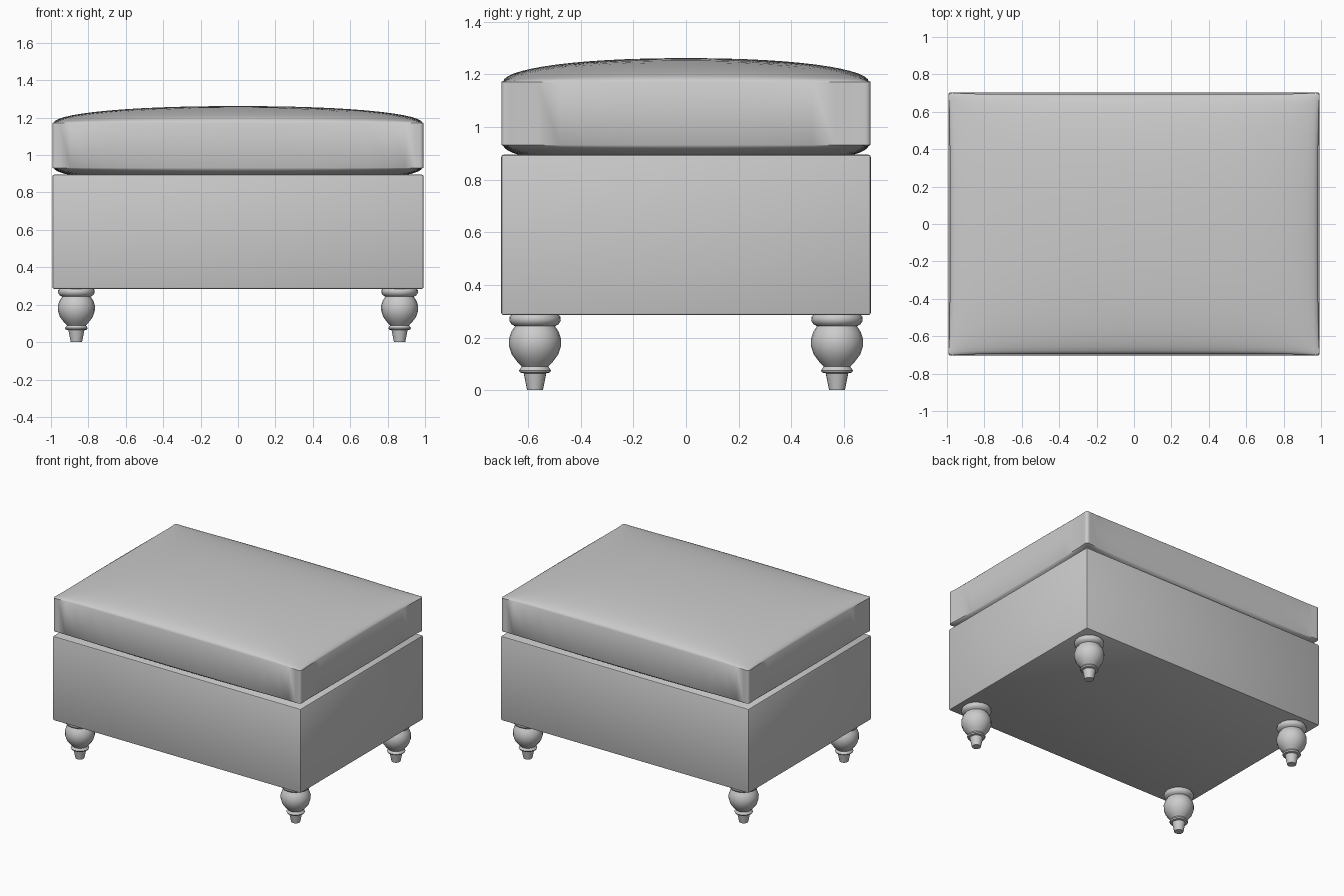
import bpy, bmesh, math

cube = bpy.data.objects.get("Cube")
if cube:
    bpy.data.objects.remove(cube, do_unlink=True)

fabric = bpy.data.materials.new("plain grey")
fabric.use_nodes = True
GREY = (0.6, 0.6, 0.6, 1)
fabric.diffuse_color = GREY
fabric.node_tree.nodes["Principled BSDF"].inputs["Base Color"].default_value = GREY


def finish(bm, name, angle):
    bmesh.ops.recalc_face_normals(bm, faces=bm.faces)
    mesh = bpy.data.meshes.new(name)
    bm.to_mesh(mesh)
    bm.free()
    mesh.materials.append(fabric)
    obj = bpy.data.objects.new(name, mesh)
    bpy.context.collection.objects.link(obj)
    bpy.ops.object.select_all(action='DESELECT')
    obj.select_set(True)
    bpy.context.view_layer.objects.active = obj
    bpy.ops.object.shade_smooth_by_angle(angle=math.radians(angle))
    return obj


def bridge(bm, a, b):
    for i in range(len(a)):
        j = (i + 1) % len(a)
        bm.faces.new((a[i], a[j], b[j], b[i]))


# Upholstered box with softened edges
bm = bmesh.new()
bmesh.ops.create_cube(bm, size=1)
for v in bm.verts:
    v.co = (v.co.x * 1.985, v.co.y * 1.405, 0.59 + v.co.z * 0.61)
bmesh.ops.bevel(bm, geom=bm.edges[:], offset=0.009, segments=2, profile=0.5, affect='EDGES')
finish(bm, "base_box", 35)

# Cushion outline: rounded rectangle with evenly divided sides
HX, HY, R, SIDE, ARC = 0.995, 0.705, 0.025, 16, 4


def outline():
    pts = []
    corners = [(1, 1), (-1, 1), (-1, -1), (1, -1)]
    for k, (sx, sy) in enumerate(corners):
        cx, cy = sx * (HX - R), sy * (HY - R)
        for i in range(ARC + 1):
            a = math.pi / 2 * (k + i / ARC)
            pts.append((cx + R * math.cos(a), cy + R * math.sin(a)))
        nx, ny = corners[(k + 1) % 4]
        ex, ey = nx * (HX - R), ny * (HY - R)
        a = math.pi / 2 * (k + 1)
        for i in range(1, SIDE):
            t = (1 - math.cos(math.pi * i / SIDE)) / 2
            pts.append((cx + (ex - cx) * t + R * math.cos(a),
                        cy + (ey - cy) * t + R * math.sin(a)))
    return pts


def crown(u):
    return math.sqrt(max(0, 1 - abs(u) ** 2.2))


def cushion_ring(bm, s, z, bulge):
    ring = []
    for x, y in outline():
        u, v = s * x / HX, s * y / HY
        # sides pull in slightly between the corners
        px = s * x - 0.010 * u * (1 - abs(v) ** 10)
        py = s * y - 0.010 * v * (1 - abs(u) ** 14)
        rise = bulge * crown(u) * crown(v) if s < 1 else 0
        ring.append(bm.verts.new((px, py, z + rise)))
    return ring


# Cushion: domed top, straight band, domed underside
bm = bmesh.new()
steps = 14
scales = [math.sin(math.pi / 2 * i / steps) for i in range(1, steps + 1)]
rings = [cushion_ring(bm, s, 1.172, 0.09) for s in scales]
rings += [cushion_ring(bm, s, 0.932, -0.09) for s in reversed(scales)]
for a, b in zip(rings, rings[1:]):
    bridge(bm, a, b)
for ring, z in ((rings[0], 1.262), (rings[-1], 0.842)):
    centre = bm.verts.new((0, 0, z))
    for i in range(len(ring)):
        bm.faces.new((centre, ring[i], ring[(i + 1) % len(ring)]))
finish(bm, "seat_cushion", 40)

# Turned legs: (radius, height) profile
PROFILE = [(0.030, 0), (0.043, 0.064), (0.057, 0.067), (0.061, 0.075), (0.055, 0.083),
           (0.050, 0.09), (0.068, 0.108), (0.088, 0.135), (0.098, 0.165), (0.099, 0.195),
           (0.090, 0.222), (0.076, 0.243), (0.090, 0.251), (0.098, 0.264),
           (0.097, 0.278), (0.088, 0.29)]
SIDES = 20


def leg(name, x, y):
    bm = bmesh.new()
    rings = []
    for r, z in PROFILE:
        rings.append([bm.verts.new((x + r * math.cos(math.tau * i / SIDES),
                                    y + r * math.sin(math.tau * i / SIDES), z))
                      for i in range(SIDES)])
    for a, b in zip(rings, rings[1:]):
        bridge(bm, a, b)
    bm.faces.new(rings[0])
    bm.faces.new(rings[-1])
    finish(bm, name, 40)


for side, sx in (("left", 1), ("right", -1)):
    for end, sy in (("front", -1), ("back", 1)):
        leg(f"{end}_{side}_leg", sx * 0.864, sy * 0.574)
